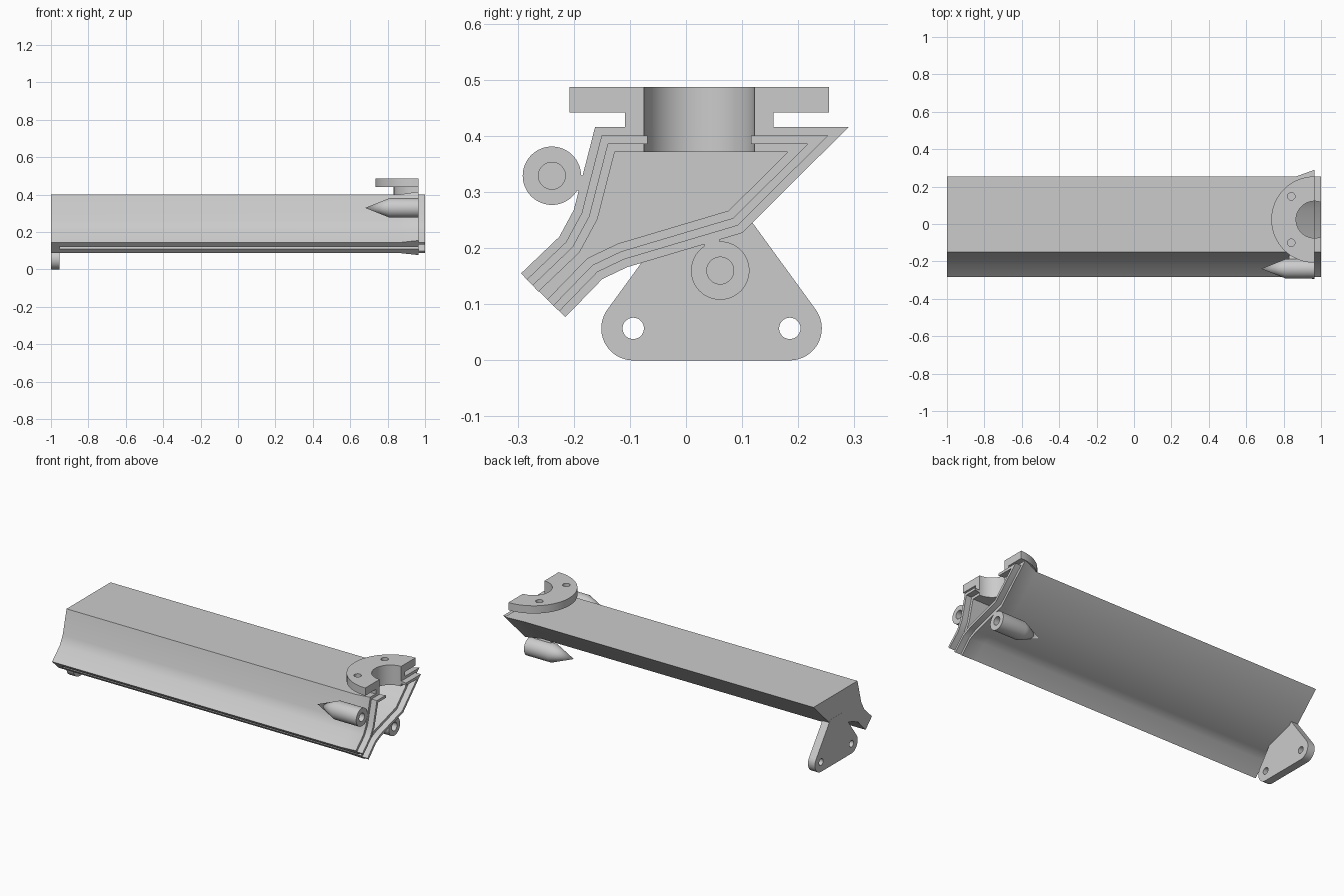
import bpy, bmesh, math
from mathutils import Vector

if "Cube" in bpy.data.objects:
    bpy.data.objects.remove(bpy.data.objects["Cube"])

grey = bpy.data.materials.new("plain_grey")
grey.use_nodes = True
GREY = (0.6, 0.6, 0.6, 1)
grey.diffuse_color = GREY
grey.node_tree.nodes["Principled BSDF"].inputs["Base Color"].default_value = GREY

JOINT = 0.965          # x of the joining face
CAP = -0.955           # inner face of the closed end
PIPE_Y = 0.0235


def loft(name, rings, caps=True):
    """Skin a list of equal-length closed rings."""
    bm = bmesh.new()
    loops = [[bm.verts.new(p) for p in ring] for ring in rings]
    n = len(loops[0])
    for a, b in zip(loops, loops[1:]):
        for i in range(n):
            j = (i + 1) % n
            bm.faces.new((a[i], a[j], b[j], b[i]))
    if caps:
        bm.faces.new(loops[0])
        bm.faces.new(loops[-1])
    bmesh.ops.remove_doubles(bm, verts=bm.verts, dist=1e-5)
    bmesh.ops.recalc_face_normals(bm, faces=bm.faces)
    mesh = bpy.data.meshes.new(name)
    bm.to_mesh(mesh)
    bm.free()
    mesh.materials.append(grey)
    obj = bpy.data.objects.new(name, mesh)
    bpy.context.collection.objects.link(obj)
    return obj


def at_x(x, section):
    return [(x, y, z) for y, z in section]


def at_z(z, section):
    return [(x, y, z) for x, y in section]


def arc(cx, cy, r, start, end, steps=32):
    angles = [math.radians(start + (end - start) * i / steps) for i in range(steps + 1)]
    return [(cx + r * math.cos(a), cy + r * math.sin(a)) for a in angles]


def circle(cx, cy, r):
    return arc(cx, cy, r, 0, 360, 64)[:-1]


def activate(obj):
    bpy.ops.object.select_all(action='DESELECT')
    obj.select_set(True)
    bpy.context.view_layer.objects.active = obj


def cut(obj, cutter):
    mod = obj.modifiers.new("cut", 'BOOLEAN')
    mod.operation = 'DIFFERENCE'
    mod.solver = 'EXACT'
    mod.object = cutter
    activate(obj)
    bpy.ops.object.modifier_apply(modifier=mod.name)
    bpy.data.objects.remove(cutter)


def finish(obj):
    activate(obj)
    bpy.ops.object.shade_smooth_by_angle(angle=math.radians(30))
    mod = obj.modifiers.new("weighted_normals", 'WEIGHTED_NORMAL')
    mod.keep_sharp = True


# Duct outline from the upper outlet lip, over the top, to the lower lip (y, z)
outline = [Vector(p) for p in (
    (-0.294, 0.155), (-0.226, 0.22), (-0.2, 0.268), (-0.162, 0.416), (0.29, 0.416),
    (0.1, 0.227), (-0.105, 0.166), (-0.149, 0.145), (-0.215, 0.077))]


def inset(d):
    """Outline moved inwards by d with mitred corners; the outlet stays open."""
    normals = []
    for a, b in zip(outline, outline[1:]):
        t = (b - a).normalized()
        normals.append(Vector((t.y, -t.x)))
    result = []
    for i, p in enumerate(outline):
        n1 = normals[max(i - 1, 0)]
        n2 = normals[min(i, len(normals) - 1)]
        result.append(p + (n1 + n2) * d / (1 + n1.dot(n2)))
    return result


def wall(x, outer, inner):
    return at_x(x, inset(outer) + inset(inner)[::-1])


# Hollow duct: wall, flared flange, stepped tongue
SKIN, MID, INNER = 0.015, 0.03, 0.045
duct = loft("duct_shell", [
    wall(CAP, SKIN, INNER), wall(0.865, SKIN, INNER), wall(JOINT, 0, INNER),
    wall(JOINT, SKIN, MID), wall(1, SKIN, MID)])
cut(duct, loft("bore_cutter", [at_z(z, circle(JOINT, PIPE_Y, 0.0985)) for z in (0.35, 0.55)]))
finish(duct)

# Closed far end
finish(loft("end_wall", [at_x(x, inset(SKIN)) for x in (-0.999, CAP + 0.001)]))

# Mounting bracket with two bolt holes
feet = (-0.094, 0.185)
FOOT = 0.057
plate = (arc(feet[1], FOOT, FOOT, -90, 36) + [(0.1005, 0.27), (-0.0095, 0.27)]
         + arc(feet[0], FOOT, FOOT, 144, 270))
bracket = loft("mounting_bracket", [at_x(x, plate) for x in (-1, CAP)])
for y in feet:
    cut(bracket, loft("hole_cutter", [at_x(x, circle(y, FOOT, 0.019)) for x in (-1.1, -0.9)]))
finish(bracket)


# Half pipe neck and its bolting flange
def half_ring(name, radius, bottom, top):
    section = (arc(JOINT, PIPE_Y, radius, 90, 270)
               + arc(JOINT, PIPE_Y, 0.0985, 270, 90))
    return loft(name, [at_z(z, section) for z in (bottom, top)])


finish(half_ring("pipe_neck", 0.1325, 0.375, 0.443))
flange = half_ring("pipe_flange", 0.231, 0.442, 0.487)
for side in (-1, 1):
    hole = circle(JOINT - 0.124, PIPE_Y + side * 0.124, 0.02)
    cut(flange, loft("bolt_cutter", [at_z(z, hole) for z in (0.4, 0.55)]))
finish(flange)

# Pointed screw bosses, each joined to the duct by a short web
boss_profile = [(0.865, 0), (0.865, 0.024), (JOINT, 0.024), (JOINT, 0.052), (0.81, 0.052), (0.68, 0)]
bosses = {"front": ((-0.239, 0.329), (0.968, -0.249)), "lower": ((0.061, 0.16), (-0.285, 0.958))}
for label, (centre, direction) in bosses.items():
    finish(loft(label + "_screw_boss",
                [at_x(x, circle(*centre, r)) for x, r in boss_profile], caps=False))
    c, d = Vector(centre), Vector(direction)
    side = Vector((-d.y, d.x)) * 0.014
    web = [c + d * 0.04 - side, c + d * 0.08 - side, c + d * 0.08 + side, c + d * 0.04 + side]
    finish(loft(label + "_boss_web", [at_x(x, web) for x in (0.83, JOINT - 0.001)]))
